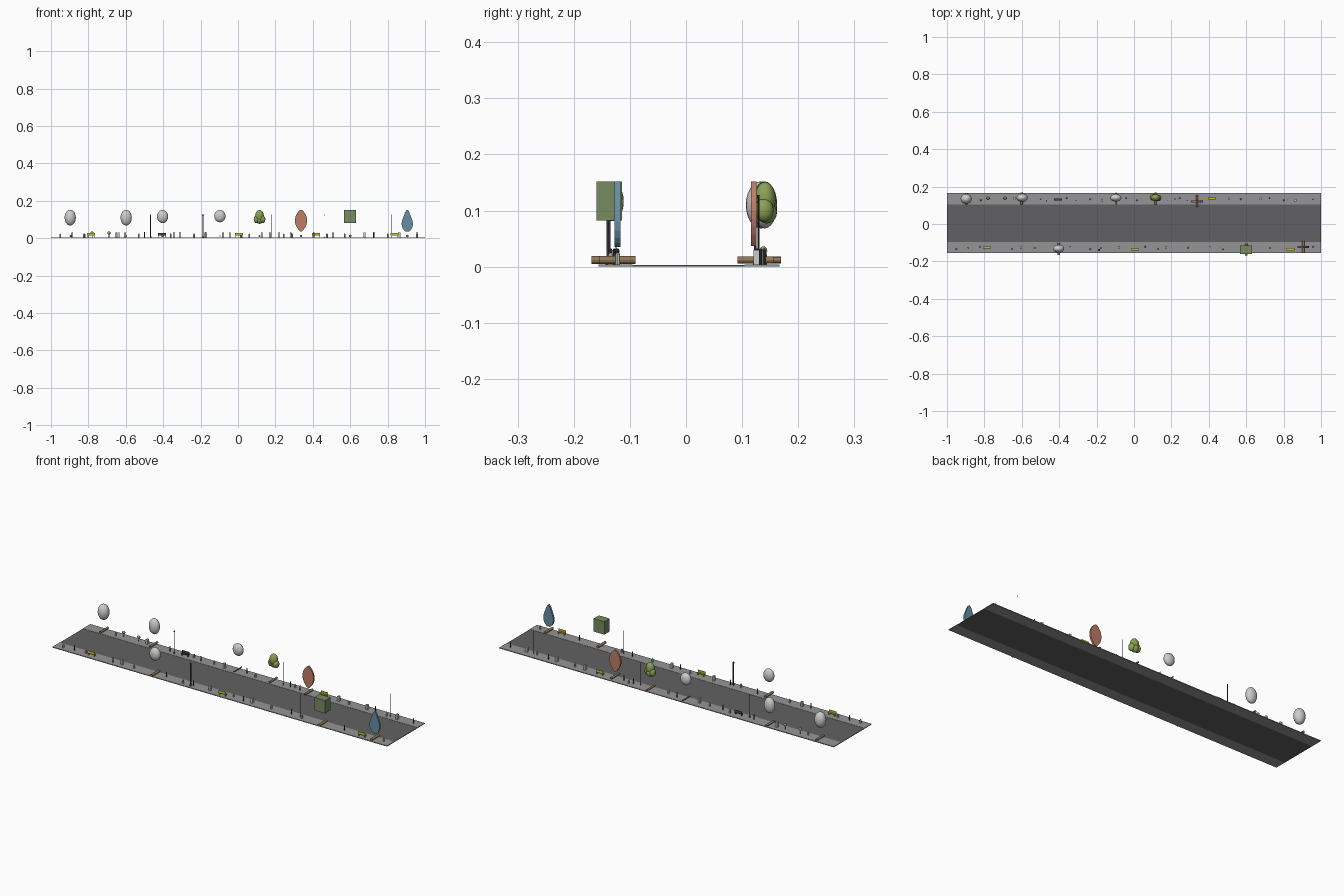
import bpy, bmesh, math
from mathutils import Matrix, Vector

if "Cube" in bpy.data.objects:
    bpy.data.objects.remove(bpy.data.objects["Cube"])


def mat(name, rgb):
    m = bpy.data.materials.new(name)
    m.diffuse_color = (*rgb, 1)
    m.use_nodes = True
    m.node_tree.nodes["Principled BSDF"].inputs["Base Color"].default_value = m.diffuse_color
    return m


ASPHALT = mat("asphalt", (0.12, 0.12, 0.125))
PAVING = mat("paving", (0.30, 0.30, 0.31))
BROWN = mat("brown", (0.28, 0.18, 0.09))
YELLOW = mat("yellow", (0.60, 0.52, 0.03))
GREEN = mat("green", (0.26, 0.36, 0.09))
HEDGE = mat("hedge", (0.19, 0.26, 0.12))
RED = mat("red", (0.52, 0.20, 0.14))
BLUE = mat("blue", (0.14, 0.27, 0.36))
DARK = mat("dark", (0.06, 0.06, 0.065))


def finish(name, bm, material=None, smooth=False):
    bmesh.ops.recalc_face_normals(bm, faces=bm.faces)
    me = bpy.data.meshes.new(name)
    bm.to_mesh(me)
    bm.free()
    for p in me.polygons:
        p.use_smooth = smooth
    ob = bpy.data.objects.new(name, me)
    bpy.context.collection.objects.link(ob)
    if material:
        me.materials.append(material)
    return ob


def add_box(bm, c, s):
    bmesh.ops.create_cube(bm, size=1, matrix=Matrix.Translation(c) @ Matrix.Diagonal((*s, 1)))


def add_ball(bm, c, s, u=20, v=12):
    bmesh.ops.create_uvsphere(bm, u_segments=u, v_segments=v, radius=0.5,
                              matrix=Matrix.Translation(c) @ Matrix.Diagonal((*s, 1)))


def add_rod(bm, a, b, r, r2=None, seg=12):
    a, b = Vector(a), Vector(b)
    d = b - a
    m = Matrix.Translation((a + b) / 2) @ d.to_track_quat('Z', 'Y').to_matrix().to_4x4()
    bmesh.ops.create_cone(bm, cap_ends=True, segments=seg, radius1=r,
                          radius2=r if r2 is None else r2, depth=d.length, matrix=m)


# road and the two pavements
for name, y0, y1, top, m in (("road", -0.095, 0.104, 0.003, ASPHALT),
                             ("front_pavement", -0.156, -0.095, 0.004, PAVING),
                             ("back_pavement", 0.104, 0.167, 0.004, PAVING)):
    bm = bmesh.new()
    add_box(bm, (0, (y0 + y1) / 2, top / 2), (2, y1 - y0, top))
    finish(name, bm, m)

# trunks lying across the pavement under each tree crown
for x, y, r in ((-0.895, 0.135, 0.006), (-0.6, 0.137, 0.006), (-0.403, -0.133, 0.007),
                (-0.097, 0.137, 0.003), (0.115, 0.137, 0.005), (0.337, 0.124, 0.006),
                (0.6, -0.136, 0.007), (0.905, -0.122, 0.007)):
    bm = bmesh.new()
    add_rod(bm, (x, y - 0.032, 0.012), (x, y + 0.032, 0.012), r)
    finish("trunk", bm, BROWN, False)

# round grey crowns
for c, s in (((-0.897, 0.134, 0.110), (0.060, 0.055, 0.084)),
             ((-0.598, 0.140, 0.110), (0.060, 0.045, 0.084)),
             ((-0.403, -0.132, 0.116), (0.060, 0.042, 0.070)),
             ((-0.097, 0.140, 0.118), (0.060, 0.040, 0.066))):
    bm = bmesh.new()
    add_ball(bm, c, s)
    finish("round_crown", bm, None, True)

# lumpy green crown
bm = bmesh.new()
for dx, dy, z, s in ((0, 0, 0.120, (0.046, 0.038, 0.062)),
                     (-0.016, 0.002, 0.101, (0.030, 0.034, 0.042)),
                     (0.016, -0.002, 0.101, (0.030, 0.034, 0.042)),
                     (0, 0.003, 0.096, (0.036, 0.036, 0.038))):
    add_ball(bm, (0.115 + dx, 0.141 + dy, z), s)
finish("lumpy_crown", bm, GREEN, True)

# clipped box crown
bm = bmesh.new()
add_box(bm, (0.6, -0.137, 0.117), (0.064, 0.045, 0.070))
finish("box_crown", bm, HEDGE)


# flat leaf-shaped crowns, half-widths listed from bottom to top
def leaf(name, x, y, z0, z1, prof, m):
    pts = [(w, z0 + (z1 - z0) * t) for t, w in prof]
    outline = pts + [(-w, z) for w, z in reversed(pts) if w > 0]
    bm = bmesh.new()
    f = bm.faces.new([bm.verts.new((x + px, y - 0.005, pz)) for px, pz in outline])
    ret = bmesh.ops.extrude_face_region(bm, geom=[f])
    vs = [v for v in ret["geom"] if isinstance(v, bmesh.types.BMVert)]
    bmesh.ops.translate(bm, vec=(0, 0.010, 0), verts=vs)
    finish(name, bm, m)


oval = [(0.0, 0.006)] + [(t, 0.033 * math.sin(math.pi * t) ** 0.62)
                         for t in (0.08, 0.18, 0.3, 0.42, 0.55, 0.68, 0.8, 0.9, 0.96)] + [(1.0, 0.003)]
drop = [(0, 0.008), (0.06, 0.017), (0.14, 0.024), (0.25, 0.029), (0.38, 0.030), (0.5, 0.028),
        (0.62, 0.023), (0.75, 0.017), (0.87, 0.012), (0.95, 0.007), (1, 0.002)]
leaf("oval_crown", 0.337, 0.121, 0.037, 0.152, oval, RED)
leaf("drop_crown", 0.905, -0.122, 0.035, 0.152, drop, BLUE)

# lamp posts
for x, y, r in ((-0.187, -0.138, 0.0038), (-0.467, 0.123, 0.0022), (0.18, 0.128, 0.001),
                (0.46, -0.125, 0.001), (0.82, 0.130, 0.001)):
    bm = bmesh.new()
    add_rod(bm, (x, y, 0.004), (x, y, 0.124), r, seg=8)
    add_rod(bm, (x, y, 0.004), (x, y, 0.010), r * 1.5, seg=8)
    add_rod(bm, (x, y, 0.122), (x, y, 0.128), r * 1.5, r, seg=8)
    finish("lamp_post", bm, DARK)

# benches: seat, back panel and two legs
for x, y, m in ((-0.785, -0.126, YELLOW), (0.005, -0.136, YELLOW), (0.837, -0.135, YELLOW),
                (0.417, 0.137, YELLOW), (-0.407, 0.131, DARK)):
    side = 1 if y > 0 else -1
    bm = bmesh.new()
    add_box(bm, (x, y, 0.015), (0.042, 0.012, 0.003))
    add_box(bm, (x, y + side * 0.005, 0.022), (0.042, 0.002, 0.012))
    for sx in (-1, 1):
        add_box(bm, (x + sx * 0.017, y, 0.009), (0.003, 0.010, 0.010))
    finish("bench", bm, m)

# pavement cabinets
for x, y in ((-0.64, 0.138), (0.508, 0.136), (0.862, 0.127), (-0.605, -0.126),
             (0.172, -0.125), (-0.17, 0.127), (0.677, 0.135), (-0.08, -0.125)):
    bm = bmesh.new()
    add_box(bm, (x, y, 0.017), (0.011, 0.013, 0.026))
    finish("cabinet", bm)

# low shrubs in the back row
for x, y in ((-0.78, 0.138), (-0.69, 0.138)):
    bm = bmesh.new()
    add_rod(bm, (x, y, 0.004), (x, y, 0.024), 0.002, seg=6)
    add_ball(bm, (x, y, 0.028), (0.018, 0.014, 0.016), 12, 8)
    finish("shrub", bm, GREEN, True)

# bollards and small litter bins along both pavements
back = (-0.82, -0.5, -0.36, -0.31, -0.235, -0.043, 0.016, 0.22, 0.245, 0.283, 0.57, 0.725, 0.8, 0.957)
front = (-0.95, -0.887, -0.823, -0.652, -0.53, -0.342, -0.235, -0.176, 0.06, 0.128, 0.289,
         0.406, 0.476, 0.727, 0.957)
for row, y in ((back, 0.133), (front, -0.128)):
    for i, x in enumerate(row):
        bm = bmesh.new()
        yy = y + (i % 3 - 1) * 0.006
        h = 0.030 if i % 2 else 0.020
        r = 0.0025 if i % 2 else 0.0045
        add_rod(bm, (x, yy, 0.004), (x, yy, h), r, seg=8)
        add_ball(bm, (x, yy, h), (2 * r, 2 * r, 2 * r), 8, 6)
        finish("bollard" if i % 2 else "litter_bin", bm, DARK if i % 2 else None)
